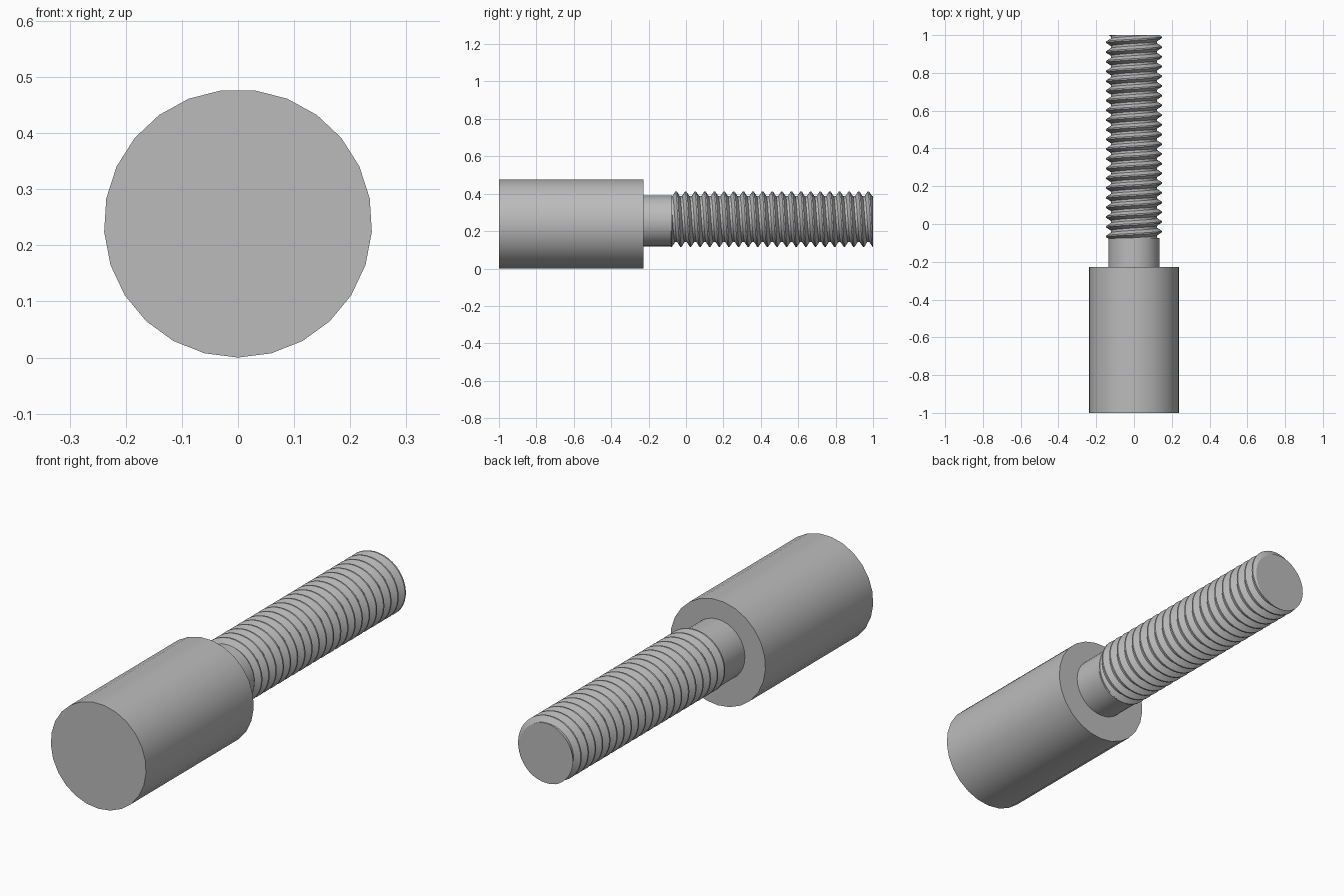
import bpy, bmesh, math

if "Cube" in bpy.data.objects:
    bpy.data.objects.remove(bpy.data.objects["Cube"], do_unlink=True)

steel = bpy.data.materials.new("grey_steel")
steel.use_nodes = True
grey = (0.5, 0.5, 0.5, 1)
steel.diffuse_color = grey
steel.node_tree.nodes["Principled BSDF"].inputs["Base Color"].default_value = grey


def finish(name, bm):
    bmesh.ops.recalc_face_normals(bm, faces=bm.faces)
    mesh = bpy.data.meshes.new(name)
    bm.to_mesh(mesh)
    bm.free()
    mesh.materials.append(steel)
    obj = bpy.data.objects.new(name, mesh)
    bpy.context.collection.objects.link(obj)
    bpy.ops.object.select_all(action='DESELECT')
    obj.select_set(True)
    bpy.context.view_layer.objects.active = obj
    bpy.ops.object.shade_smooth_by_angle(angle=math.radians(30))
    return obj


def rod(name, radius, y0, y1, z, sides):
    """Closed cylinder along y, with one corner pointing straight down."""
    bm = bmesh.new()
    ring = []
    for i in range(sides):
        a = math.tau * i / sides
        ring.append(bm.verts.new((radius * math.sin(a), y0, z - radius * math.cos(a))))
    base = bm.faces.new(ring)
    side = bmesh.ops.extrude_face_region(bm, geom=[base], use_keep_orig=True)
    moved = [g for g in side["geom"] if isinstance(g, bmesh.types.BMVert)]
    bmesh.ops.translate(bm, verts=moved, vec=(0, y1 - y0, 0))
    return finish(name, bm)


def thread(name, root, crest, pitch, crest_y, y0, y1, z, steps=40):
    """Right-handed screw thread swept as a helix, then cut flat at both ends."""
    profile = [(-0.5, root), (-0.38, root), (-0.07, crest),
               (0.07, crest), (0.38, root), (0.5, root)]
    bm = bmesh.new()
    first = math.floor((y0 - crest_y) / pitch) - 2
    last = math.ceil((y1 - crest_y) / pitch) + 2
    previous = None
    for i in range(first * steps, last * steps + 1):
        t = math.tau * i / steps
        row = [bm.verts.new((r * math.sin(t),
                             crest_y + pitch * (i / steps + u),
                             z + r * math.cos(t))) for u, r in profile]
        if previous:
            for k in range(len(row) - 1):
                bm.faces.new((previous[k], previous[k + 1], row[k + 1], row[k]))
        previous = row
    bmesh.ops.remove_doubles(bm, verts=bm.verts, dist=1e-5)
    # flat ends
    for y, direction in ((y0, -1), (y1, 1)):
        cut = bmesh.ops.bisect_plane(
            bm, geom=bm.verts[:] + bm.edges[:] + bm.faces[:], dist=1e-6,
            plane_co=(0, y, 0), plane_no=(0, direction, 0), clear_outer=True)
        edges = [g for g in cut["geom_cut"] if isinstance(g, bmesh.types.BMEdge)]
        bmesh.ops.edgeloop_fill(bm, edges=edges)
    return finish(name, bm)


# Thick round head, plain neck and threaded shank
rod("head", 0.239, -1.0, -0.228, 0.239, 25)
rod("neck", 0.136, -0.24, -0.075, 0.2545, 32)
thread("threaded_shank", 0.123, 0.148, 0.0514, -0.053, -0.08, 1.0, 0.264)
